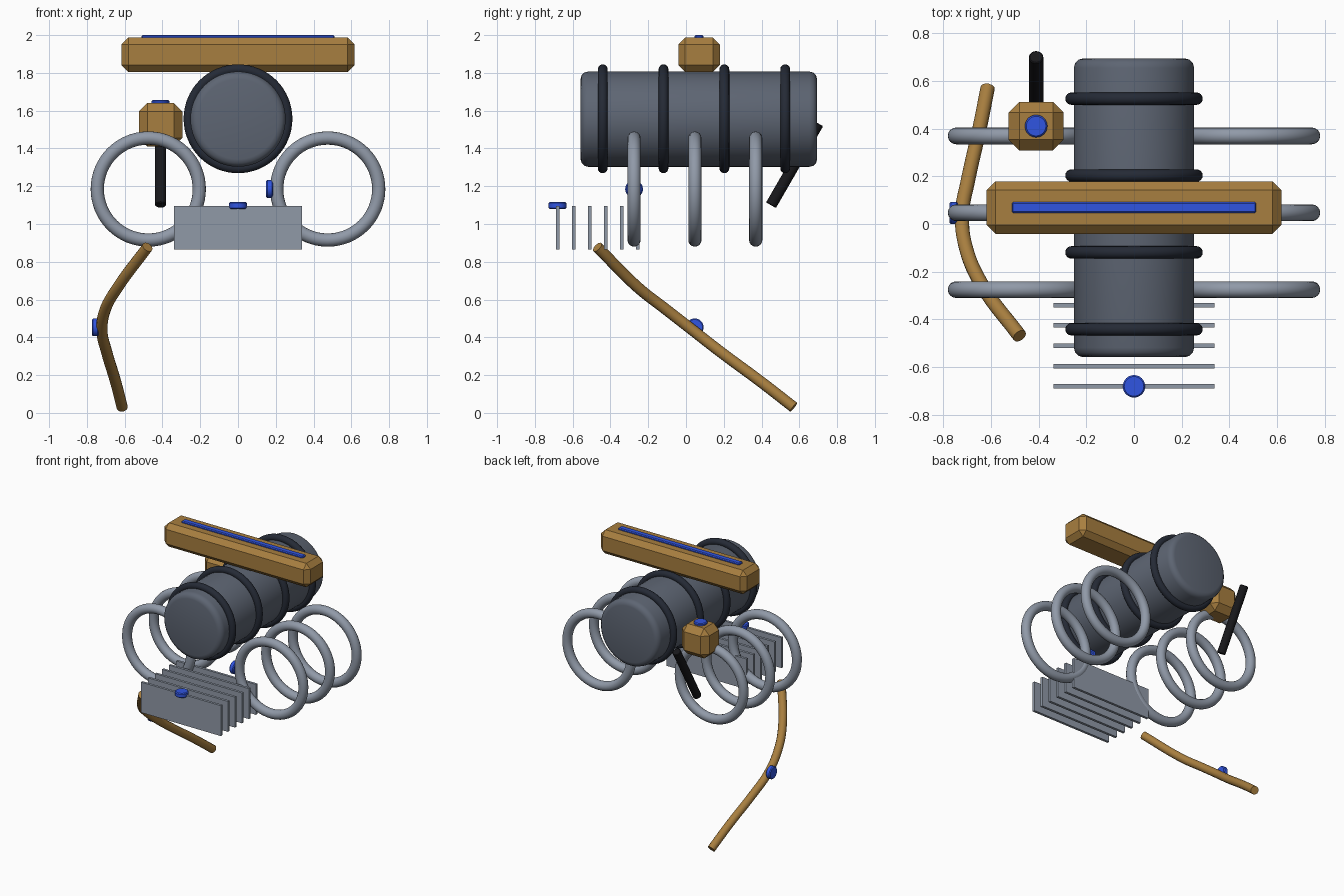
import bpy
from math import radians, pi
from mathutils import Vector

if "Cube" in bpy.data.objects:
    bpy.data.objects.remove(bpy.data.objects["Cube"])


def material(name, rgb):
    m = bpy.data.materials.new(name)
    m.diffuse_color = (*rgb, 1)
    m.use_nodes = True
    m.node_tree.nodes["Principled BSDF"].inputs["Base Color"].default_value = m.diffuse_color
    return m


SLATE = material("slate", (0.11, 0.13, 0.17))
DARK = material("dark_band", (0.018, 0.023, 0.036))
STEEL = material("steel", (0.28, 0.32, 0.39))
BRASS = material("brass", (0.39, 0.21, 0.05))
BLUE = material("blue", (0.03, 0.09, 0.75))
BLACK = material("black", (0.009, 0.009, 0.011))


def finish(name, mat, bevel=0, segments=1, smooth=True):
    """Name, colour, bevel and shade the newest object."""
    ob = bpy.context.object
    ob.name = name
    ob.data.materials.append(mat)
    bpy.ops.object.transform_apply(location=False, rotation=True, scale=True)
    if bevel:
        mod = ob.modifiers.new("bevel", 'BEVEL')
        mod.width, mod.segments = bevel, segments
        mod.limit_method, mod.angle_limit = 'ANGLE', radians(40)
        bpy.ops.object.modifier_apply(modifier=mod.name)
    if smooth:
        bpy.ops.object.shade_smooth_by_angle(angle=radians(35))
    return ob


def box(name, mat, loc, size, bevel=0, segments=1):
    bpy.ops.mesh.primitive_cube_add(size=1, location=loc)
    bpy.context.object.scale = size
    return finish(name, mat, bevel, segments, smooth=False)


def cylinder(name, mat, loc, radius, depth, rot=(0, 0, 0), bevel=0, segments=1, sides=32):
    bpy.ops.mesh.primitive_cylinder_add(vertices=sides, radius=radius, depth=depth,
                                        location=loc, rotation=rot)
    return finish(name, mat, bevel, segments)


def ring(name, mat, loc, major, minor):
    bpy.ops.mesh.primitive_torus_add(major_segments=64, minor_segments=16, location=loc,
                                     rotation=(pi / 2, 0, 0),
                                     major_radius=major, minor_radius=minor)
    return finish(name, mat)


def marker(name, loc, axis_x=False):
    rot = (0, pi / 2, 0) if axis_x else (0, 0, 0)
    return cylinder(name, BLUE, loc, 0.047, 0.036, rot, bevel=0.006)


# Main drum with its four bands
cylinder("drum", SLATE, (0, 0.068, 1.555), 0.252, 1.252, (pi / 2, 0, 0),
         bevel=0.04, segments=3, sides=64)
for i in range(4):
    ring(f"drum_band_{i + 1}", DARK, (0, -0.441 + 0.322 * i, 1.557), 0.262, 0.026)

# Three loops on each side
for side, label in ((-1, "left"), (1, "right")):
    for i in range(3):
        ring(f"{label}_loop_{i + 1}", STEEL, (side * 0.475, -0.275 + 0.322 * i, 1.185), 0.27, 0.035)
marker("loop_marker", (0.167, -0.275, 1.185), axis_x=True)

# Stack of thin plates
for i in range(6):
    box(f"plate_{i + 1}", STEEL, (0, -0.68 + 0.085 * i, 0.98), (0.675, 0.019, 0.232))
marker("plate_marker", (0, -0.68, 1.098))

# Top beam and its inlay strip
box("top_beam", BRASS, (0, 0.069, 1.896), (1.234, 0.22, 0.182), bevel=0.036)
box("beam_strip", BLUE, (0, 0.069, 1.985), (1.024, 0.046, 0.03), bevel=0.006)

# Side block with marker and slanted rod
box("side_block", BRASS, (-0.41, 0.41, 1.525), (0.23, 0.204, 0.23), bevel=0.045)
marker("block_marker", (-0.41, 0.41, 1.638))
cylinder("slanted_rod", BLACK, (-0.41, 0.575, 1.316), 0.03, 0.5, (radians(-30), 0, 0), bevel=0.004)

# Curved pipe along the left side
path = [(-0.479, -0.469, 0.878), (-0.64, -0.25, 0.66), (-0.704, -0.1, 0.543),
        (-0.72, 0.045, 0.43), (-0.696, 0.18, 0.325), (-0.647, 0.4, 0.162),
        (-0.613, 0.57, 0.03)]
curve = bpy.data.curves.new("curved_pipe", 'CURVE')
curve.dimensions = '3D'
curve.bevel_depth, curve.bevel_resolution = 0.03, 4
curve.use_fill_caps = True
curve.resolution_u = 6
spline = curve.splines.new('BEZIER')
spline.bezier_points.add(len(path) - 1)
for bp, co in zip(spline.bezier_points, path):
    bp.co = Vector(co)
    bp.handle_left_type = bp.handle_right_type = 'AUTO'
pipe = bpy.data.objects.new("curved_pipe", curve)
bpy.context.collection.objects.link(pipe)
bpy.ops.object.select_all(action='DESELECT')
pipe.select_set(True)
bpy.context.view_layer.objects.active = pipe
bpy.ops.object.convert(target='MESH')
finish("curved_pipe", BRASS)
marker("pipe_marker", (-0.755, 0.046, 0.453), axis_x=True)
